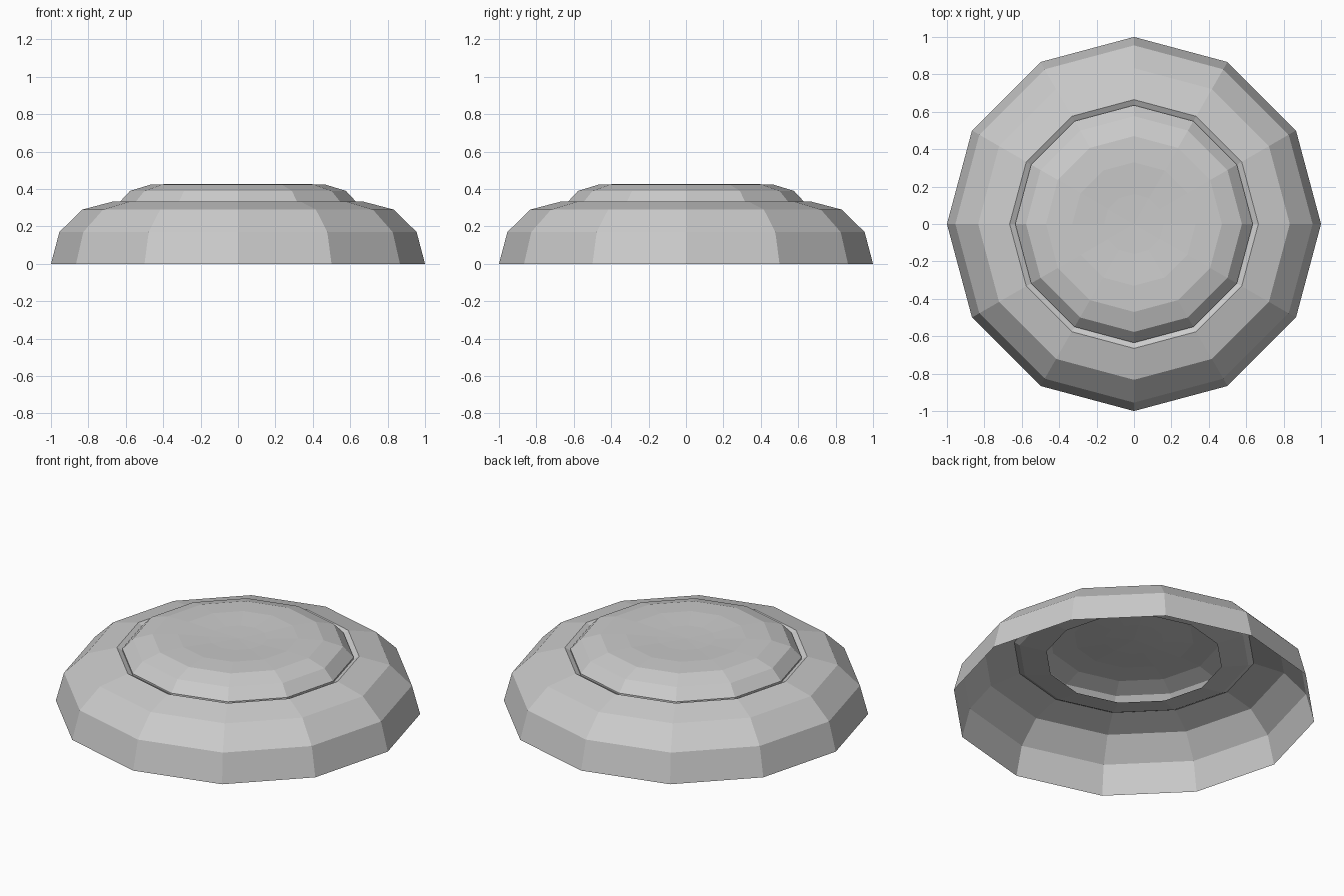
import bpy, bmesh
from math import sin, cos, pi

if "Cube" in bpy.data.objects:
    bpy.data.objects.remove(bpy.data.objects["Cube"])

SIDES = 12


def lathe(name, profile):
    """Open flat-shaded surface of revolution from (radius, height) points."""
    bm = bmesh.new()
    rings = []
    for r, z in profile:
        if r == 0:
            rings.append([bm.verts.new((0, 0, z))])
        else:
            rings.append([bm.verts.new((r * cos(2 * pi * i / SIDES),
                                        r * sin(2 * pi * i / SIDES), z))
                          for i in range(SIDES)])
    for a, b in zip(rings, rings[1:]):
        for i in range(SIDES):
            j = (i + 1) % SIDES
            if len(b) == 1:
                bm.faces.new((a[i], a[j], b[0]))
            else:
                bm.faces.new((a[i], a[j], b[j], b[i]))
    me = bpy.data.meshes.new(name)
    bm.to_mesh(me)
    bm.free()
    ob = bpy.data.objects.new(name, me)
    bpy.context.collection.objects.link(ob)
    return ob


# Outer dome, open underneath, with a lip turning in below the cap
lathe("outer_dome", [(1, 0), (0.955, 0.17), (0.833, 0.29), (0.665, 0.334),
                     (0.635, 0.318), (0.485, 0.295)])

# Raised cap with a slightly dished top
lathe("top_cap", [(0.635, 0.318), (0.635, 0.328), (0.577, 0.39),
                  (0.47, 0.423), (0.33, 0.428), (0.16, 0.42), (0, 0.417)])
